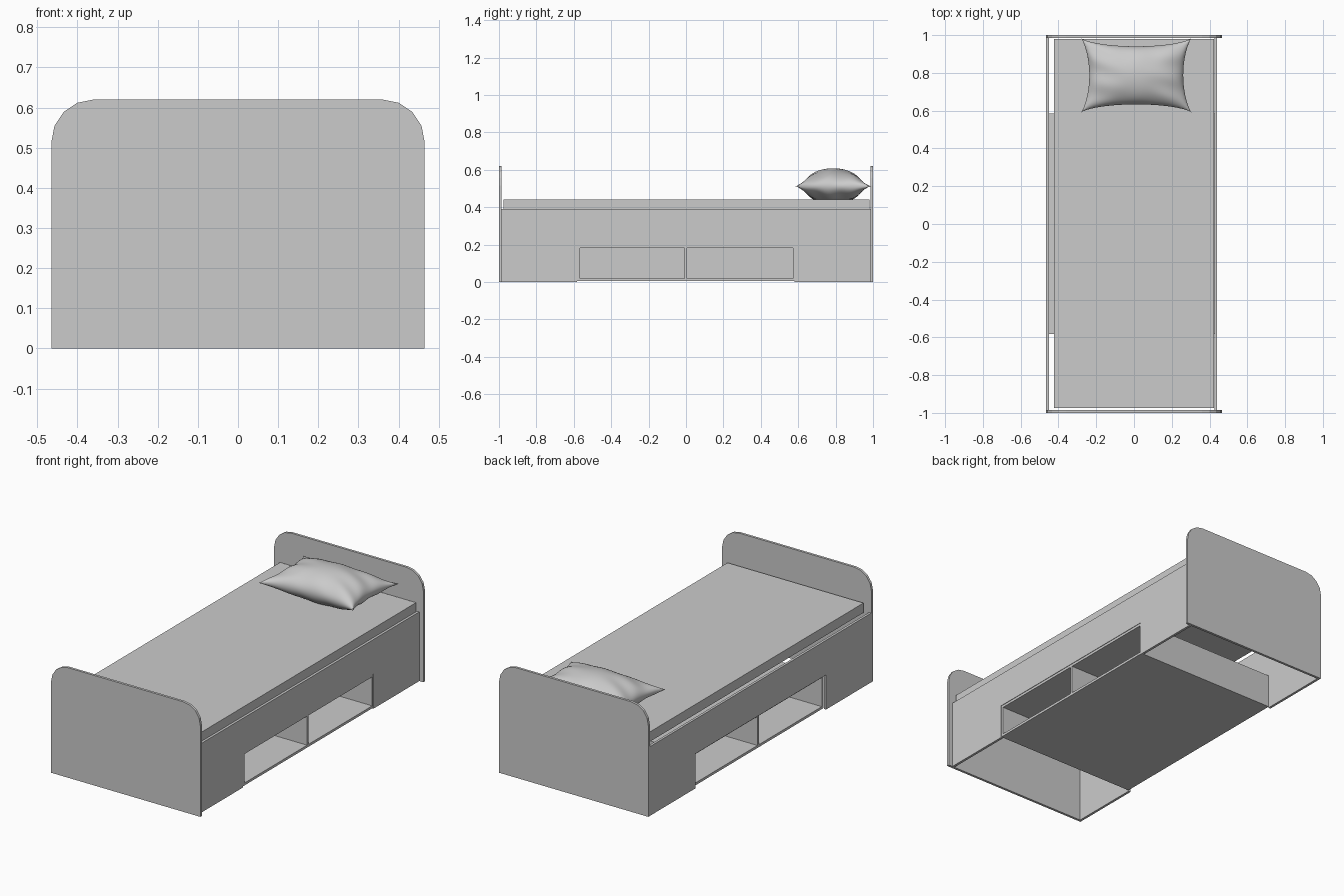
import bpy, bmesh, math

if "Cube" in bpy.data.objects:
    bpy.data.objects.remove(bpy.data.objects["Cube"])


def make_object(name, bm):
    bmesh.ops.recalc_face_normals(bm, faces=bm.faces)
    mesh = bpy.data.meshes.new(name)
    bm.to_mesh(mesh)
    bm.free()
    obj = bpy.data.objects.new(name, mesh)
    bpy.context.collection.objects.link(obj)
    return obj


def box(name, x0, x1, y0, y1, z0, z1):
    bm = bmesh.new()
    bmesh.ops.create_cube(bm, size=1)
    for v in bm.verts:
        v.co.x = x0 + (v.co.x + 0.5) * (x1 - x0)
        v.co.y = y0 + (v.co.y + 0.5) * (y1 - y0)
        v.co.z = z0 + (v.co.z + 0.5) * (z1 - z0)
    return make_object(name, bm)


# Round-cornered end boards
def end_board(name, y0, y1, half=0.465, top=0.62, r=0.105, steps=4):
    arc = [(half - r + r * math.cos(i * math.pi / 2 / steps),
            top - r + r * math.sin(i * math.pi / 2 / steps)) for i in range(steps + 1)]
    pts = [(half, 0)] + arc + [(-x, z) for x, z in reversed(arc)] + [(-half, 0)]
    bm = bmesh.new()
    face = bm.faces.new([bm.verts.new((x, y0, z)) for x, z in pts])
    ext = bmesh.ops.extrude_face_region(bm, geom=[face])
    for g in ext["geom"]:
        if isinstance(g, bmesh.types.BMVert):
            g.co.y = y1
    return make_object(name, bm)


end_board("footboard", -1.0, -0.986)
end_board("headboard", 0.986, 1.0)

# Side boards: long upper rail with a short panel below each end
for side, x0, x1 in (("left", -0.465, -0.451), ("right", 0.426, 0.44)):
    box(side + "_rail", x0, x1, -0.986, 0.986, 0.195, 0.39)
    box(side + "_foot_panel", x0, x1, -0.986, -0.583, 0.0, 0.195)
    box(side + "_head_panel", x0, x1, 0.58, 0.986, 0.0, 0.195)

# Storage unit under the bed, open on both long sides
X0, X1, Y0, Y1, Z0, Z1, T = -0.449, 0.437, -0.582, 0.585, 0.004, 0.195, 0.014
box("storage_floor", X0, X1, Y0, Y1, Z0, Z0 + T)
box("storage_top", X0, X1, Y0, Y1, Z1 - T, Z1)
for name, y in (("storage_foot_wall", Y0), ("storage_divider", -0.009), ("storage_head_wall", Y1 - T)):
    box(name, X0, X1, y, y + T, Z0 + T, Z1 - T)
box("storage_back", -0.013, 0.001, Y0 + T, Y1 - T, Z0 + T, Z1 - T)

# Thin mattress
box("mattress", -0.424, 0.424, -0.975, 0.98, 0.385, 0.44)


# Pillow: two puffed sheets joined at a seam, with pulled-out corners
def pillow(n=40):
    bm = bmesh.new()
    for sign in (1, -1):
        grid = []
        for i in range(n + 1):
            row = []
            for j in range(n + 1):
                u = math.sin((2 * i / n - 1) * math.pi / 2)
                v = math.sin((2 * j / n - 1) * math.pi / 2)
                a, b = 1 - u * u, 1 - v * v
                x = 0.012 + 0.296 * u * (1 - 0.16 * b ** 0.8)
                y = 0.787 + 0.202 * v * (1 - 0.24 * a ** 0.6)
                puff = max(a * b, 0) ** 0.5
                crease = 0.1 * math.sin(9 * v + 3 * u) * u * u + 0.05 * math.sin(11 * u + 1) * v * v
                z = 0.512 + sign * 0.096 * puff * (1 + crease)
                row.append(bm.verts.new((x, y, max(z, 0.441))))
            grid.append(row)
        for i in range(n):
            for j in range(n):
                bm.faces.new((grid[i][j], grid[i + 1][j], grid[i + 1][j + 1], grid[i][j + 1]))
    bmesh.ops.remove_doubles(bm, verts=bm.verts, dist=0.0001)
    return make_object("pillow", bm)


cushion = pillow()
bpy.context.view_layer.objects.active = cushion
cushion.select_set(True)
bpy.ops.object.shade_smooth_by_angle(angle=math.radians(40))
